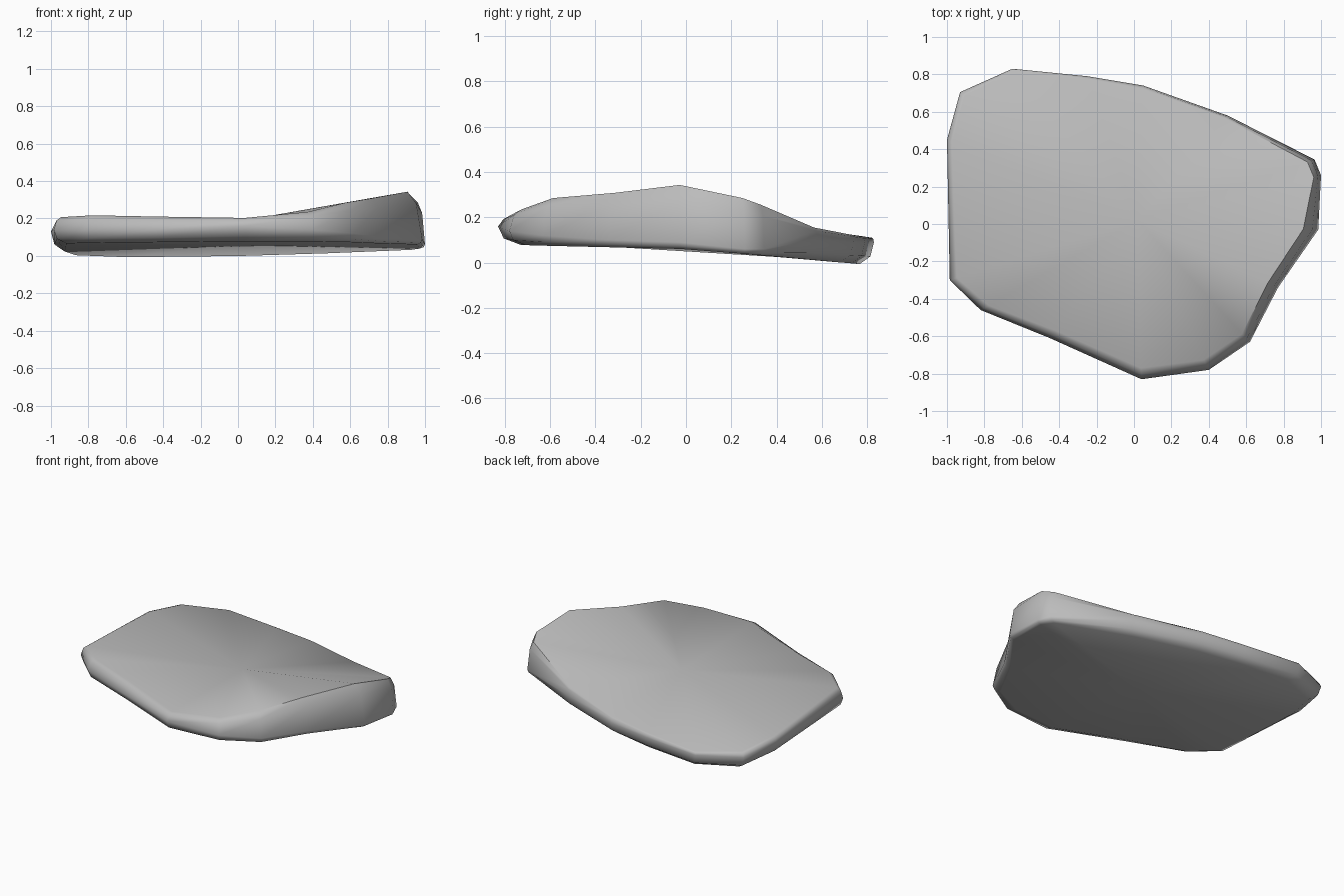
import bpy
import bmesh
import math
from mathutils import Vector

cube = bpy.data.objects.get("Cube")
if cube:
    bpy.data.objects.remove(cube)

# Stone material
stone = bpy.data.materials.new("grey stone")
stone.use_nodes = True
colour = (0.5, 0.5, 0.5, 1)
stone.diffuse_color = colour
stone.node_tree.nodes["Principled BSDF"].inputs["Base Color"].default_value = colour

# Outline, counterclockwise: x, y, widest height, top height, top inset, bottom inset
OUTLINE = [
    (-.985, -.3, .14, .207, .04, .07), (-.82, -.46, .14, .217, .05, .08),
    (-.45, -.61, .14, .21, .05, .08), (.04, -.83, .16, .203, .06, .1),
    (.4, -.78, .14, .235, .06, .08), (.62, -.63, .12, .285, .06, .05),
    (.77, -.34, .1, .308, .06, .04), (.985, -.03, .09, .343, .08, .03),
    (1, .26, .06, .285, .04, .03), (.965, .345, .06, .255, .04, .04),
    (.5, .58, .1, .155, .02, .05), (.05, .74, .09, .125, .02, .06),
    (-.25, .79, .09, .115, .02, .06), (-.65, .83, .09, .11, .01, .08),
    (-.93, .705, .1, .13, .03, .08), (-1, .45, .13, .16, .03, .08),
]


def inward(x, y, amount):
    """Move a rim point toward the middle of the slab."""
    point = Vector((x, y))
    return point - point.normalized() * amount


def floor_height(y):
    """Height of the underside, level in front and dropping at the back."""
    return .06 - (.022 if y < 0 else .08) * y


bm = bmesh.new()
rings = [[] for band in range(5)]
for x, y, z_mid, z_top, top_inset, low_inset in OUTLINE:
    z_low = floor_height(y)
    section = (
        (low_inset, z_low),
        (low_inset * .25, z_low * .65 + z_mid * .35),
        (0, z_mid),
        (top_inset * .4, z_mid * .25 + z_top * .75),
        (top_inset, z_top),
    )
    for ring, (inset, z) in zip(rings, section):
        p = inward(x, y, inset)
        ring.append(bm.verts.new((p.x, p.y, z)))

# Side bands, underside and dished top
count = len(OUTLINE)
top_centre = bm.verts.new((.02, .02, .188))
low_centre = bm.verts.new((0, 0, floor_height(0)))
for i in range(count):
    j = (i + 1) % count
    for a, b in zip(rings, rings[1:]):
        bm.faces.new((a[i], a[j], b[j], b[i]))
    bm.faces.new((rings[-1][i], rings[-1][j], top_centre))
    bm.faces.new((rings[0][j], rings[0][i], low_centre))
bmesh.ops.recalc_face_normals(bm, faces=bm.faces)

mesh = bpy.data.meshes.new("stone_slab")
bm.to_mesh(mesh)
bm.free()
slab = bpy.data.objects.new("stone_slab", mesh)
bpy.context.collection.objects.link(slab)
mesh.materials.append(stone)

# Smooth worn surface
bpy.ops.object.select_all(action='DESELECT')
slab.select_set(True)
bpy.context.view_layer.objects.active = slab
bpy.ops.object.shade_smooth_by_angle(angle=math.radians(60))
